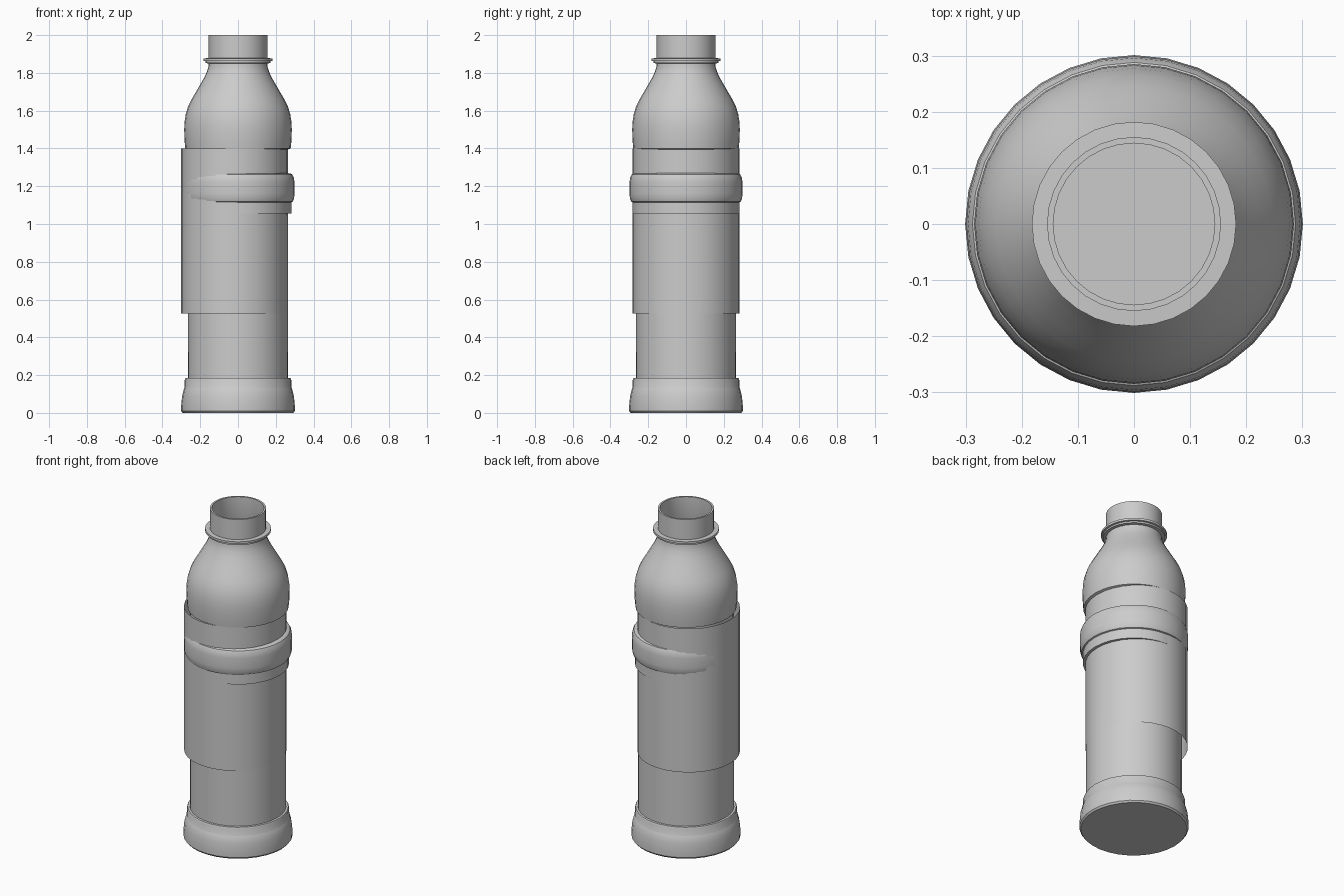
import bpy, bmesh, math

SEG = 32
mat = bpy.data.materials.new("light grey")
mat.diffuse_color = (0.6, 0.6, 0.6, 1)


def lathe(name, profile, cx=0.0, seg=SEG):
    """Revolve (radius, z) points about a vertical axis; radius 0 closes the end."""
    bm = bmesh.new()
    rings = []
    for r, z in profile:
        if r == 0:
            rings.append([bm.verts.new((cx, 0, z))] * seg)
        else:
            rings.append([bm.verts.new((cx + r * math.cos(2 * math.pi * i / seg),
                                        r * math.sin(2 * math.pi * i / seg), z))
                          for i in range(seg)])
    for a, b in zip(rings, rings[1:]):
        for i in range(seg):
            j = (i + 1) % seg
            quad = list(dict.fromkeys((a[i], a[j], b[j], b[i])))
            bm.faces.new(quad)
    me = bpy.data.meshes.new(name)
    bm.to_mesh(me)
    bm.free()
    me.materials.append(mat)
    ob = bpy.data.objects.new(name, me)
    bpy.context.collection.objects.link(ob)
    bpy.ops.object.select_all(action='DESELECT')
    ob.select_set(True)
    bpy.context.view_layer.objects.active = ob
    bpy.ops.object.shade_smooth_by_angle(angle=math.radians(35))
    return ob


# bottle: foot, body, grip ring, shoulder dome, neck, then the inner wall
foot = [(0, 0), (0.293, 0), (0.301, 0.01), (0.301, 0.04), (0.296, 0.09), (0.285, 0.132),
        (0.283, 0.135), (0.282, 0.175), (0.278, 0.184), (0.266, 0.185)]
ring = [(0.265, 1.055), (0.282, 1.055), (0.282, 1.115), (0.290, 1.118), (0.297, 1.135),
        (0.299, 1.16), (0.299, 1.22), (0.296, 1.245), (0.288, 1.262), (0.276, 1.268),
        (0.265, 1.269)]
dome = [(0.265, 1.395), (0.279, 1.40), (0.283, 1.44), (0.285, 1.50), (0.283, 1.54),
        (0.277, 1.58), (0.265, 1.62), (0.246, 1.66), (0.222, 1.70), (0.199, 1.74),
        (0.179, 1.775), (0.165, 1.805), (0.157, 1.83), (0.155, 1.85)]
neck = [(0.172, 1.852), (0.172, 1.862), (0.182, 1.864), (0.182, 1.877), (0.155, 1.878),
        (0.155, 2.0), (0.144, 2.0)]
inner = [(0.144, 1.83), (0.167, 1.775), (0.21, 1.70), (0.253, 1.62), (0.272, 1.54),
         (0.272, 1.42), (0.253, 1.39), (0.253, 0.18), (0.253, 0.015), (0, 0.015)]
lathe("bottle", foot + ring + dome + neck + inner)

# loose label sleeve, open at both ends and shifted to the left
lathe("label_sleeve", [(0.283, 0.525), (0.283, 1.4)], cx=-0.018)
